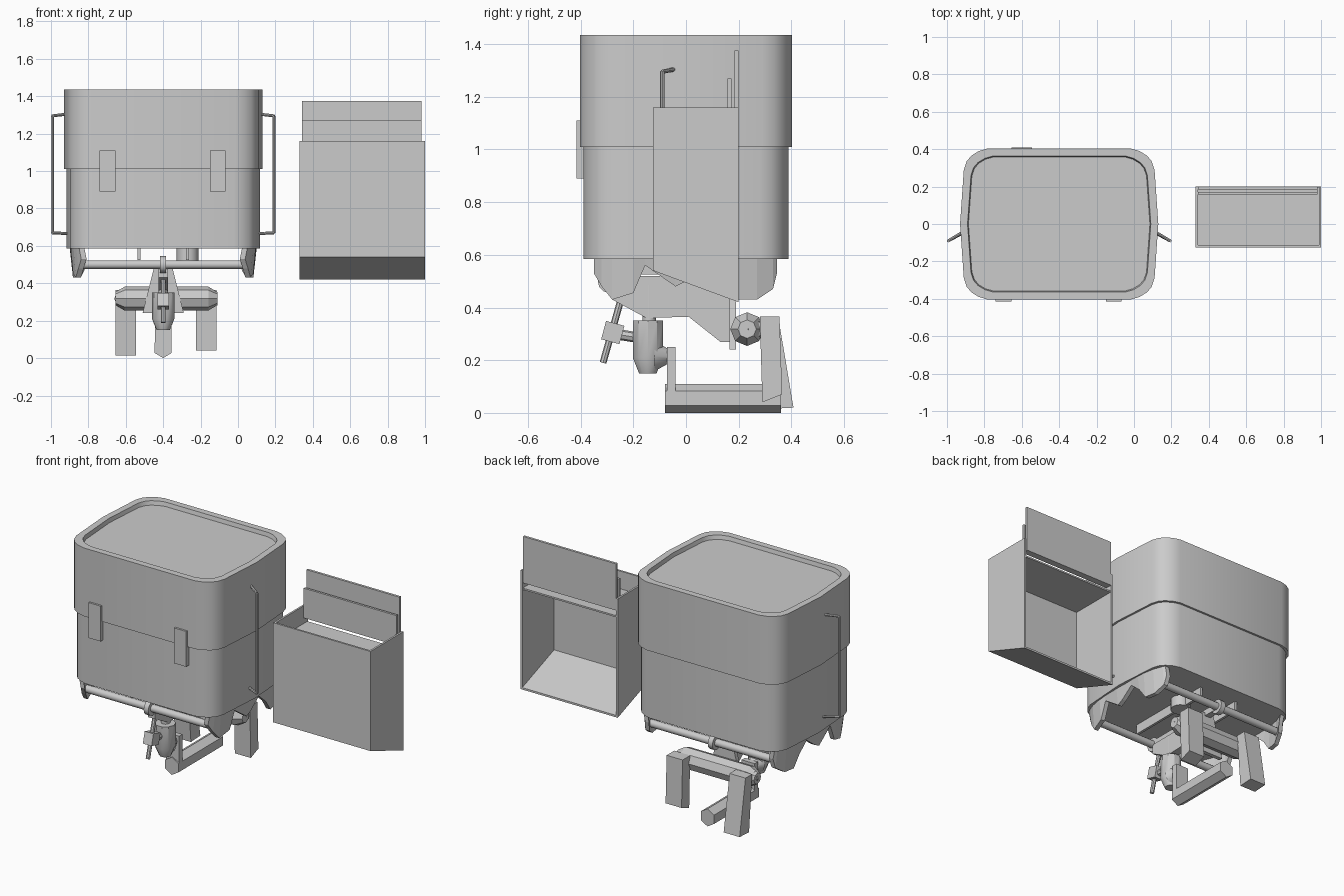
import bpy, bmesh, math
from mathutils import Vector

if "Cube" in bpy.data.objects:
    bpy.data.objects.remove(bpy.data.objects["Cube"])

CX = -0.40  # centre of the main container


def make(name, verts, faces, smooth=False):
    me = bpy.data.meshes.new(name)
    me.from_pydata([tuple(v) for v in verts], [], faces)
    bm = bmesh.new()
    bm.from_mesh(me)
    bmesh.ops.recalc_face_normals(bm, faces=bm.faces)
    bm.to_mesh(me)
    bm.free()
    ob = bpy.data.objects.new(name, me)
    bpy.context.collection.objects.link(ob)
    if smooth:
        bpy.ops.object.select_all(action='DESELECT')
        ob.select_set(True)
        bpy.context.view_layer.objects.active = ob
        bpy.ops.object.shade_smooth_by_angle(angle=math.radians(35))
    return ob


def loft(name, rings, smooth=False):
    n = len(rings[0])
    faces = [[k * n + i, k * n + (i + 1) % n, (k + 1) * n + (i + 1) % n, (k + 1) * n + i]
             for k in range(len(rings) - 1) for i in range(n)]
    faces += [list(range(n))[::-1], [(len(rings) - 1) * n + i for i in range(n)]]
    return make(name, [v for r in rings for v in r], faces, smooth)


def prism(name, pts, axis, a, b):
    """Extrude a 2D profile along x, y or z."""
    put = {'x': lambda p, t: (t, p[0], p[1]),
           'y': lambda p, t: (p[0], t, p[1]),
           'z': lambda p, t: (p[0], p[1], t)}[axis]
    return loft(name, [[put(p, t) for p in pts] for t in (a, b)])


def box(name, x0, x1, y0, y1, z0, z1):
    return prism(name, [(x0, y0), (x1, y0), (x1, y1), (x0, y1)], 'z', z0, z1)


def turned(name, p, q, profile, n=12, smooth=True):
    """Lathe along p-q; profile is a list of (fraction, radius)."""
    p, q = Vector(p), Vector(q)
    rot = (q - p).to_track_quat('Z', 'Y')
    rings = [[p.lerp(q, f) + rot @ Vector((r * math.cos(2 * math.pi * i / n),
                                          r * math.sin(2 * math.pi * i / n), 0))
              for i in range(n)] for f, r in profile]
    return loft(name, rings, smooth)


def rod(name, p, q, r, n=12, smooth=True):
    return turned(name, p, q, [(0, r), (1, r)], n, smooth)


# main container: bulged ends and rounded corners
quarter = [(0.53, 0.0), (0.51, 0.29), (0.495, 0.335), (0.47, 0.365), (0.43, 0.39), (0.385, 0.403)]
half = quarter + [(-x, y) for x, y in quarter[::-1]]
outline = half + [(-x, -y) for x, y in half[1:-1]]


def ring(z, inset):
    return [(CX + x * (0.53 - inset) / 0.53, y * (0.403 - inset) / 0.403, z) for x, y in outline]


loft("container_lower", [ring(0.585, 0.013), ring(1.012, 0.013)], True)
loft("container_upper", [ring(1.01, 0), ring(1.435, 0), ring(1.435, 0.04), ring(1.41, 0.045)], True)

# front latches
for x in (-0.698, -0.108):
    box("latch", x - 0.042, x + 0.042, -0.415, -0.37, 0.89, 1.11)

# side handles, scalloped skirts and the under-frame rails
skirt = [(-0.35, 0.53), (-0.32, 0.48), (-0.28, 0.43), (-0.20, 0.455), (-0.155, 0.56), (-0.04, 0.48),
         (0.0, 0.50), (0.08, 0.56), (0.15, 0.50), (0.20, 0.43), (0.27, 0.43), (0.33, 0.47), (0.345, 0.53)]
for s in (-1, 1):
    def sx(d):
        return CX + s * d
    path = [(sx(0.51), -0.04, 1.305), (sx(0.593), -0.09, 1.295),
            (sx(0.593), -0.09, 0.67), (sx(0.50), -0.04, 0.665)]
    for a, b in zip(path, path[1:]):
        rod("side_handle", a, b, 0.008, 8)
    n = len(skirt)
    verts = []
    for t in (0, 0.028):
        for top in (True, False):
            for y, z in skirt:
                d = 0.50 - 0.05 * (abs(y) / 0.35) ** 4 - t - (0 if top else 0.012)
                verts.append((sx(d), y, 0.59 if top else z))
    faces = []
    for i in range(n - 1):
        for u, v in ((0, n), (2 * n, 3 * n), (0, 2 * n), (n, 3 * n)):
            faces.append([u + i, u + i + 1, v + i + 1, v + i])
    for i in (0, n - 1):
        faces.append([i, n + i, 3 * n + i, 2 * n + i])
    make("side_skirt", verts, faces)
    box("under_rail", sx(0.13) - 0.008, sx(0.13) + 0.008, -0.29, 0.29, 0.525, 0.59)
    rod("cross_rod", (CX - 0.44, s * 0.29, 0.5), (CX + 0.44, s * 0.29, 0.5), 0.023)
    rod("rod_collar", (CX - 0.016, s * 0.29, 0.5), (CX + 0.016, s * 0.29, 0.5), 0.045)
rod("under_stub", (-0.27, 0.1, 0.52), (-0.27, 0.1, 0.59), 0.058, 16)
box("centre_rail", CX - 0.02, CX + 0.02, -0.28, 0.28, 0.48, 0.52)

# central bracket web and its rear flared plate
prism("bracket_web", [(-0.28, 0.49), (-0.28, 0.43), (-0.15, 0.36), (0.01, 0.365), (0.13, 0.27),
                      (0.175, 0.27), (0.175, 0.49)], 'x', CX - 0.025, CX + 0.025)
prism("bracket_plate", [(CX - 0.11, 0.24), (CX + 0.11, 0.24), (CX + 0.045, 0.50), (CX - 0.045, 0.50)],
      'y', 0.165, 0.19)

# hanging knuckle
turned("knuckle", (CX, -0.145, 0.15), (CX, -0.145, 0.35), [(0, 0.035), (0.3, 0.06), (1, 0.06)], 10)
rod("knuckle_post", (CX, -0.14, 0.33), (CX, -0.14, 0.485), 0.026)
turned("knuckle_cone", (CX, -0.12, 0.215), (CX, -0.06, 0.215), [(0, 0.06), (1, 0.025)], 10)

# clamp with tilted screw
rod("clamp_screw", (CX, -0.315, 0.19), (CX, -0.25, 0.42), 0.013, 8)
c, k = Vector((-0.278, 0.305)), 0.036
ang = math.radians(-15)
prism("clamp_block", [(c.x + k * (u * math.cos(ang) - v * math.sin(ang)),
                       c.y + k * (u * math.sin(ang) + v * math.cos(ang)))
                      for u, v in ((-1, -1), (1, -1), (1, 1), (-1, 1))], 'x', CX - 0.03, CX + 0.03)
rod("clamp_arm", (CX, -0.27, 0.30), (CX, -0.15, 0.28), 0.02, 8)

# hexagonal foot with hanger
box("foot_hanger", CX - 0.045, CX + 0.045, -0.072, -0.04, 0.05, 0.25)
prism("hexagonal_foot", [(CX + 0.055 * math.sin(math.pi * i / 3) * 0.95,
                          0.055 + 0.055 * math.cos(math.pi * i / 3)) for i in range(6)],
      'y', -0.08, 0.36)

# rear crossbar with bevelled ends and two legs
turned("crossbar", (-0.655, 0.232, 0.318), (-0.11, 0.232, 0.318),
       [(0, 0.035), (0.09, 0.064), (0.91, 0.064), (1, 0.035)], 8, False)


def leg(name, x0, x1, profile):
    prism(name, profile, 'x', x0, x1)


for x in (-0.60, -0.17):
    turned("leg_joint", (x, 0.235, 0.318), (x, 0.30, 0.318), [(0, 0.062), (1, 0.025)], 8)
leg("left_leg", -0.655, -0.545, [(0.285, 0.365), (0.35, 0.365), (0.408, 0.02), (0.315, 0.015)])
leg("right_leg", -0.225, -0.115, [(0.28, 0.365), (0.355, 0.365), (0.365, 0.07), (0.29, 0.04)])

# side bin: open back and top, sloping floor
side = [(-0.125, 0.54), (0.20, 0.42), (0.20, 1.16), (-0.125, 1.16)]
prism("bin_left_side", side, 'x', 0.33, 0.342)
prism("bin_right_side", side, 'x', 0.988, 1.0)
box("bin_front", 0.33, 1.0, -0.125, -0.113, 0.54, 1.16)
prism("bin_floor", [(-0.125, 0.54), (0.20, 0.42), (0.20, 0.432), (-0.125, 0.552)], 'x', 0.33, 1.0)
box("bin_shelf", 0.34, 0.99, -0.115, 0.195, 1.04, 1.05)
rod("shelf_stud", (0.66, -0.06, 1.045), (0.66, -0.06, 1.054), 0.03, 16)

# stepped back panels of the bin
box("bin_low_panel", 0.342, 0.982, 0.158, 0.172, 1.09, 1.27)
box("bin_panel_ledge", 0.342, 0.982, 0.158, 0.20, 1.085, 1.10)
box("bin_high_panel", 0.342, 0.982, 0.185, 0.20, 1.09, 1.375)
